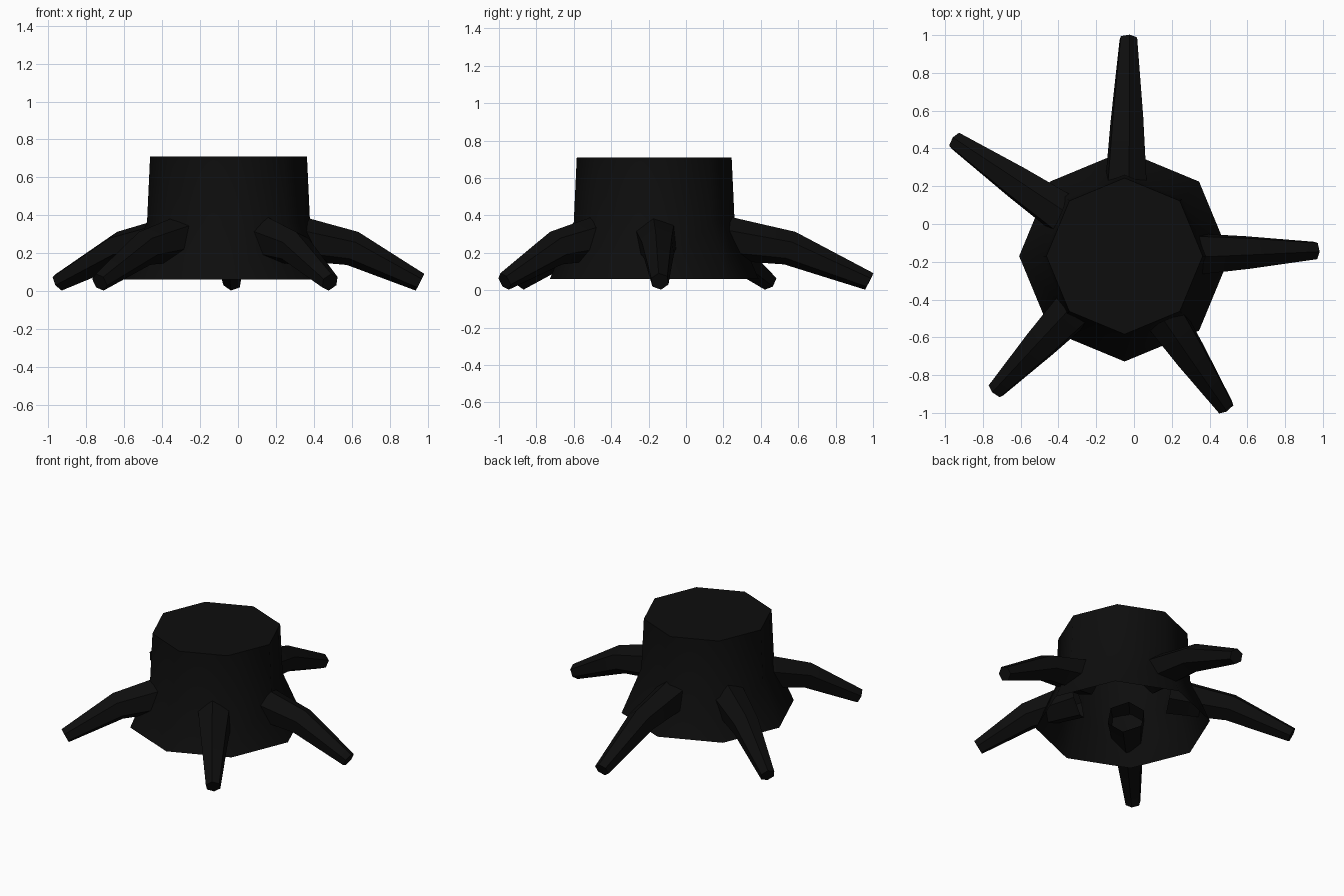
import bpy, bmesh, math
from mathutils import Vector

if "Cube" in bpy.data.objects:
    bpy.data.objects.remove(bpy.data.objects["Cube"])

bark = bpy.data.materials.new("charred black bark")
bark.diffuse_color = (0.004, 0.004, 0.004, 1)
bark.use_nodes = True
bark.node_tree.nodes["Principled BSDF"].inputs["Base Color"].default_value = bark.diffuse_color

CX, CY = -0.05, -0.17   # trunk axis


def finish(name, bm, angle):
    mesh = bpy.data.meshes.new(name)
    bm.to_mesh(mesh)
    bm.free()
    obj = bpy.data.objects.new(name, mesh)
    bpy.context.collection.objects.link(obj)
    mesh.materials.append(bark)
    bpy.ops.object.select_all(action='DESELECT')
    bpy.context.view_layer.objects.active = obj
    obj.select_set(True)
    bpy.ops.object.shade_smooth_by_angle(angle=math.radians(angle))
    return obj


def bridge(bm, rings):
    for a, b in zip(rings, rings[1:]):
        n = len(a)
        for i in range(n):
            j = (i + 1) % n
            bm.faces.new((a[i], a[j], b[j], b[i]))


# Trunk: eight-sided, flared skirt, open underneath
bm = bmesh.new()
rings = []
for r, z in [(0.558, 0.06), (0.43, 0.365), (0.414, 0.71)]:
    rings.append([bm.verts.new((CX + r * math.cos(k * math.pi / 4),
                                CY + r * math.sin(k * math.pi / 4), z)) for k in range(8)])
bridge(bm, rings)
bm.faces.new(rings[-1])
finish("trunk", bm, 50)


# Roots: six-sided tapering tubes, bent halfway, open inside the trunk
def root(name, tip_x, tip_y):
    out = Vector((tip_x - CX, tip_y - CY, 0))
    length = out.length
    out.normalize()
    up = Vector((0, 0, 1))
    side = up.cross(out)
    start = 0.30
    # distance from the axis, height, radius, tilt below horizontal
    path = [(start, 0.29, 0.125, 10),
            ((start + length) / 2, 0.225, 0.093, 19),
            (length, 0.047, 0.05, 27)]
    bm = bmesh.new()
    rings = []
    for d, z, r, tilt in path:
        t = math.radians(tilt)
        ring_up = up * math.cos(t) + out * math.sin(t)
        centre = Vector((CX, CY, z)) + out * d
        ring = []
        for k in range(6):
            a = k * math.pi / 3 + math.radians(8)
            ring.append(bm.verts.new(centre + r * (ring_up * math.cos(a) - side * math.sin(a))))
        rings.append(ring)
    bridge(bm, rings)
    bm.faces.new(rings[-1])
    bmesh.ops.recalc_face_normals(bm, faces=bm.faces)
    finish(name, bm, 40)


root("right_root", 0.96, -0.14)
root("back_root", -0.03, 0.98)
root("left_root", -0.945, 0.44)
root("front_left_root", -0.73, -0.88)
root("front_right_root", 0.485, -0.97)
